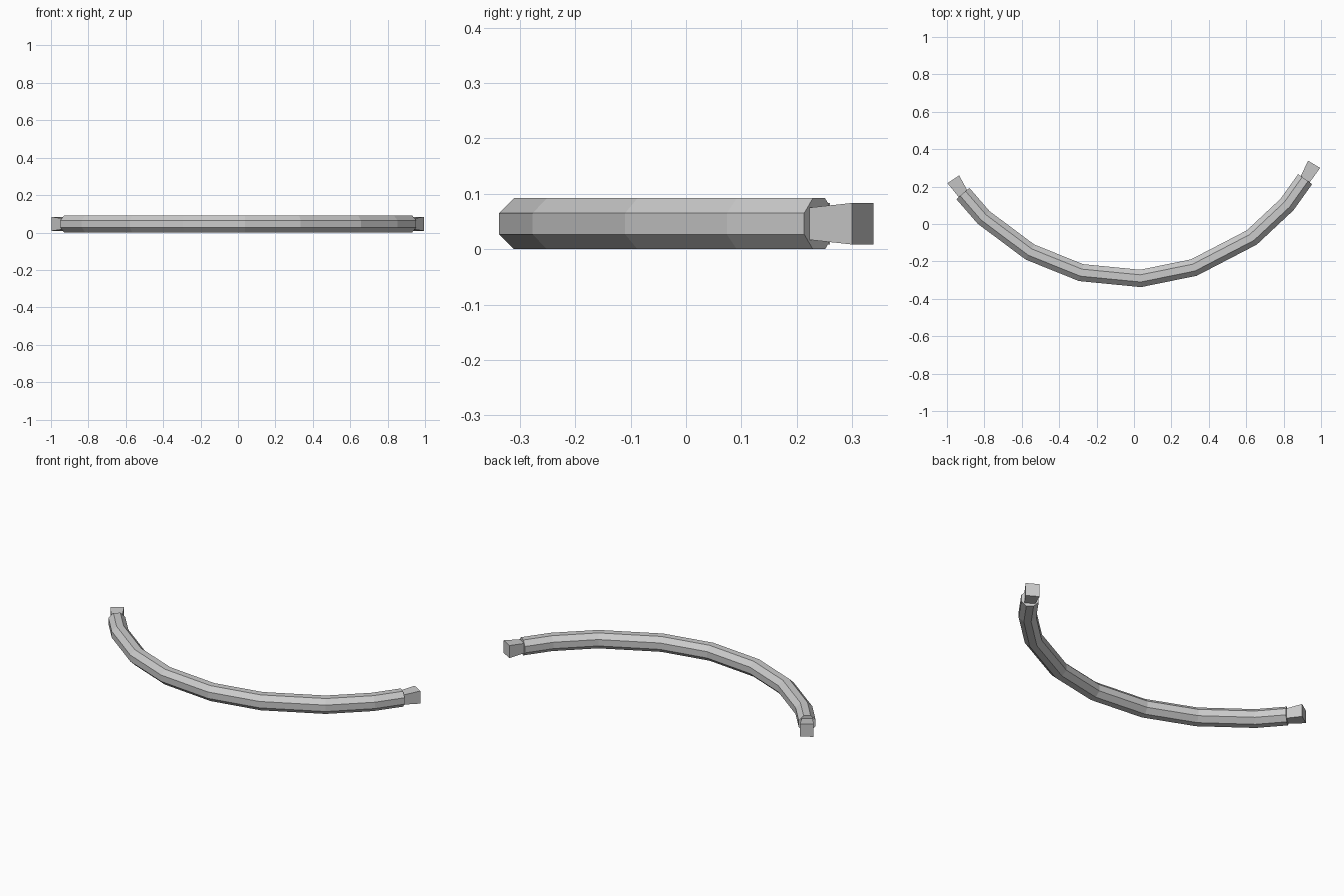
import bpy, bmesh, math
from mathutils import Vector

if "Cube" in bpy.data.objects:
    bpy.data.objects.remove(bpy.data.objects["Cube"])

MID_Z = 0.046


def sweep(name, path, profiles):
    """Flat-shaded mitred sweep of (side, height) profiles along a plan path."""
    pts = [Vector(p) for p in path]
    bm = bmesh.new()
    rings = []
    for i, p in enumerate(pts):
        a = (p - pts[i - 1]).normalized() if i > 0 else None
        b = (pts[i + 1] - p).normalized() if i < len(pts) - 1 else None
        a, b = a or b, b or a
        t = (a + b).normalized()
        side = Vector((t.y, -t.x)) / max(t.dot(a), 0.5)
        rings.append([bm.verts.new((p.x + side.x * u, p.y + side.y * u, MID_Z + v))
                      for u, v in profiles[i]])
    for r, s in zip(rings, rings[1:]):
        n = len(r)
        for k in range(n):
            bm.faces.new((r[k], r[(k + 1) % n], s[(k + 1) % n], s[k]))
    bm.faces.new(rings[0])
    bm.faces.new(rings[-1])
    bmesh.ops.recalc_face_normals(bm, faces=bm.faces)
    mesh = bpy.data.meshes.new(name)
    bm.to_mesh(mesh)
    bm.free()
    obj = bpy.data.objects.new(name, mesh)
    bpy.context.collection.objects.link(obj)
    return obj


def polygon(sides, apothem):
    r = apothem / math.cos(math.pi / sides)
    return [(r * math.cos(math.tau * (k + 0.5) / sides),
             r * math.sin(math.tau * (k + 0.5) / sides)) for k in range(sides)]


# Curved octagonal bar
bar_path = [(-0.915, 0.163), (-0.804, 0.035), (-0.556, -0.15), (-0.283, -0.26),
            (0.035, -0.291), (0.32, -0.233), (0.63, -0.072), (0.818, 0.104),
            (0.915, 0.24)]
sweep("curved_bar", bar_path, [polygon(8, 0.046)] * len(bar_path))

# Flared square end pieces, set slightly into the bar
for name, start, end in (("left_end_tip", (-0.908, 0.152), (-0.966, 0.239)),
                         ("right_end_tip", (0.909, 0.228), (0.963, 0.319))):
    sweep(name, [start, end], [polygon(4, 0.028), polygon(4, 0.0375)])
